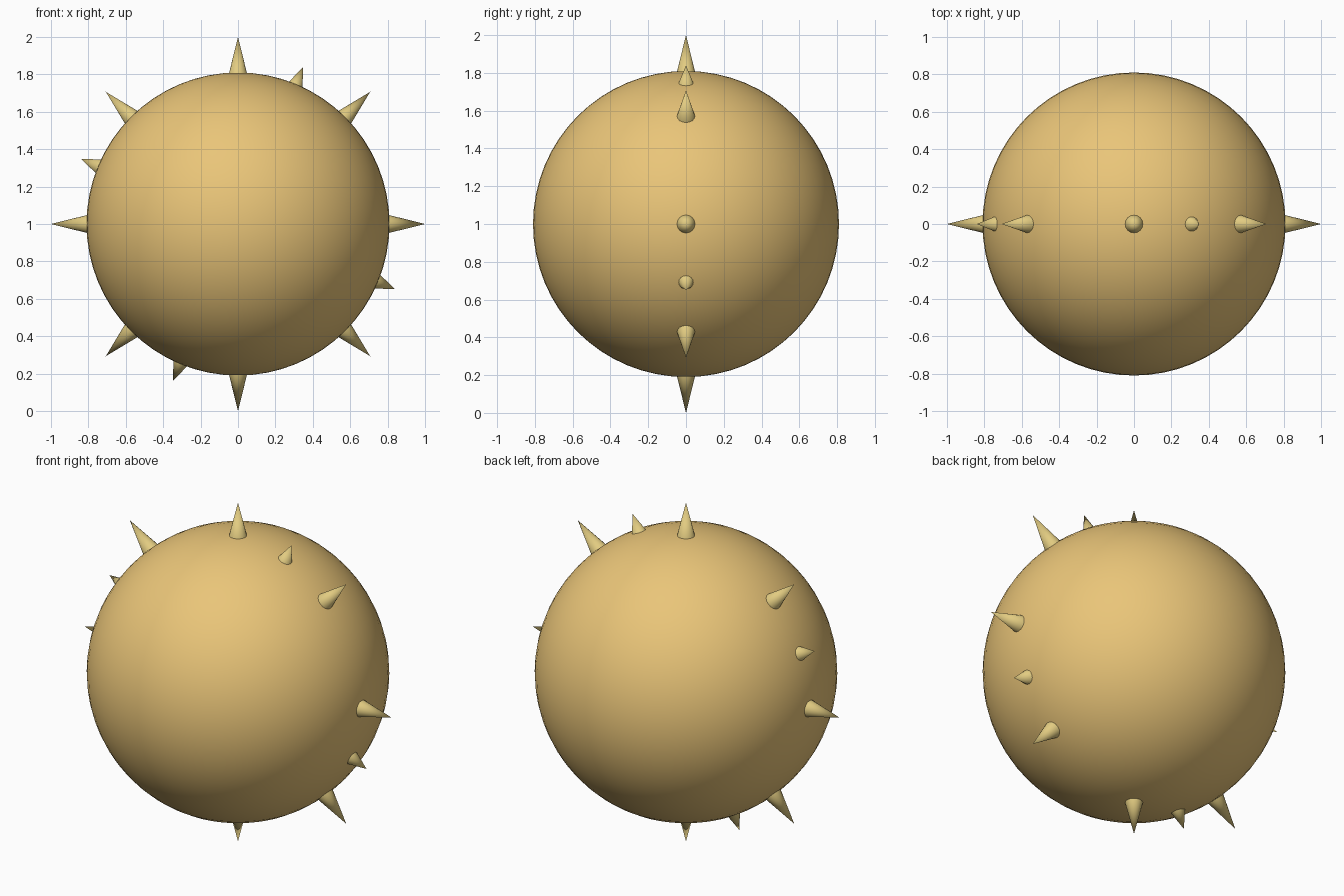
import bpy
from math import sin, cos, radians

if "Cube" in bpy.data.objects:
    bpy.data.objects.remove(bpy.data.objects["Cube"])

CENTRE_Z = 1.0
BALL_R = 0.81


def material(name, colour):
    m = bpy.data.materials.new(name)
    m.diffuse_color = colour
    m.use_nodes = True
    m.node_tree.nodes["Principled BSDF"].inputs["Base Color"].default_value = m.diffuse_color
    return m


gold = material("warm_gold", (0.82, 0.56, 0.19, 1))
pale = material("pale_gold", (0.76, 0.60, 0.22, 1))


def finish(name, mat, angle):
    ob = bpy.context.object
    ob.name = name
    ob.data.materials.append(mat)
    bpy.ops.object.shade_smooth_by_angle(angle=radians(angle))


def spike(name, angle, tip, width, buried=0.79):
    """Cone pointing radially outward in the XZ plane; width is its radius at the ball surface."""
    a = radians(angle)
    length = tip - buried
    mid = (tip + buried) / 2
    base_r = width * length / (tip - BALL_R)
    bpy.ops.mesh.primitive_cone_add(
        vertices=16, radius1=base_r, radius2=0, depth=length,
        location=(mid * cos(a), 0, CENTRE_Z + mid * sin(a)),
        rotation=(0, radians(90) - a, 0))
    finish(name, pale, 40)


# Ball body
bpy.ops.mesh.primitive_uv_sphere_add(segments=64, ring_count=32, radius=BALL_R,
                                     location=(0, 0, CENTRE_Z))
finish("ball_body", gold, 40)

# Ring of eight long spikes
for i in range(8):
    spike(f"long_spike_{i + 1}", 45 * i, 1.0, 0.047)

# Four short spikes between them
for i in range(4):
    spike(f"short_spike_{i + 1}", 67.5 + 90 * i, 0.909, 0.038)
